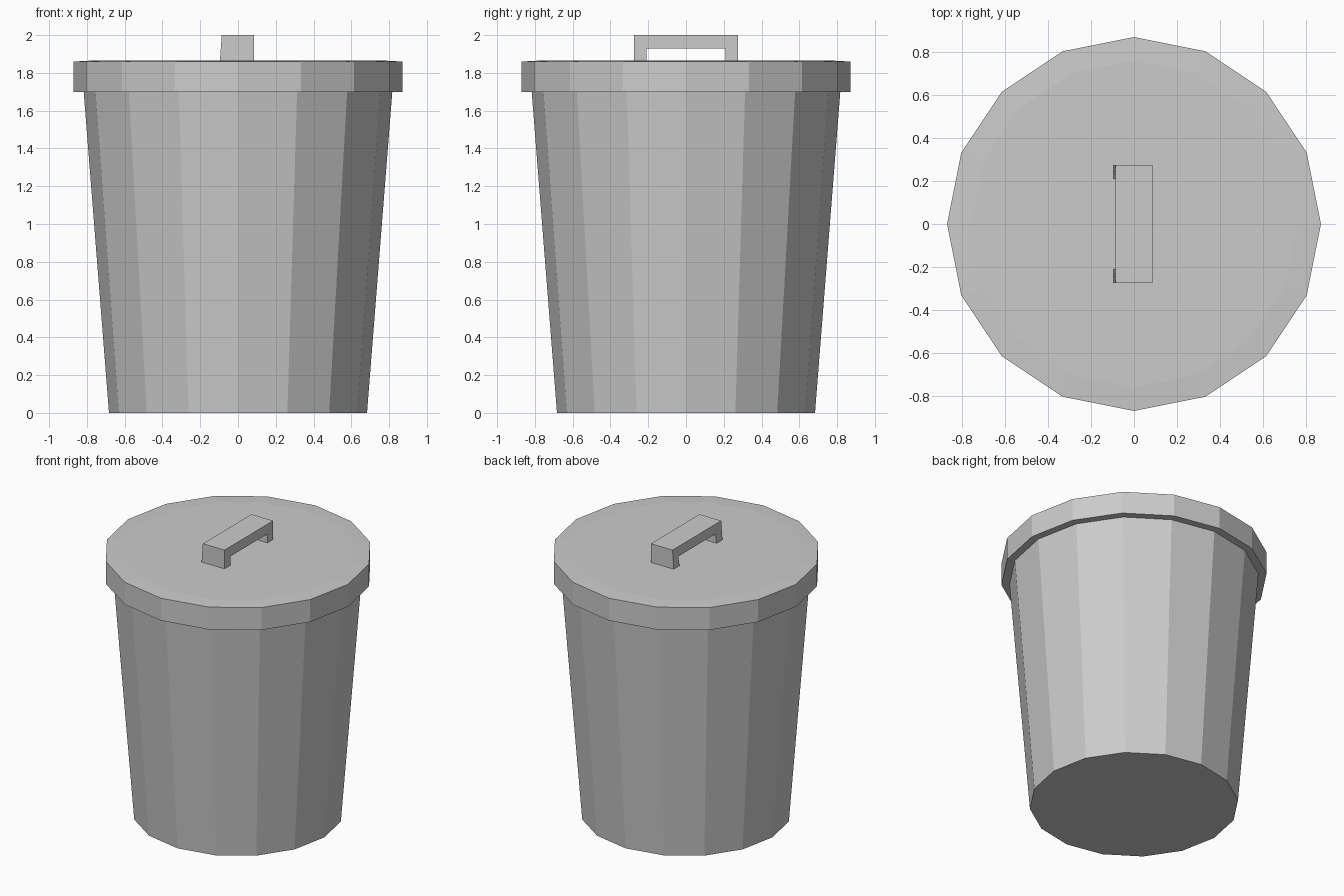
import bpy, bmesh
from math import cos, sin, pi

if "Cube" in bpy.data.objects:
    bpy.data.objects.remove(bpy.data.objects["Cube"])

SIDES = 16


def make_object(name, bm):
    bmesh.ops.recalc_face_normals(bm, faces=bm.faces)
    mesh = bpy.data.meshes.new(name)
    bm.to_mesh(mesh)
    bm.free()
    obj = bpy.data.objects.new(name, mesh)
    bpy.context.collection.objects.link(obj)
    return obj


def lathe(name, profile):
    """Faceted solid from (radius, z) rings; a zero radius makes a centre point."""
    bm = bmesh.new()
    rings = []
    for r, z in profile:
        n = SIDES if r else 1
        rings.append([bm.verts.new((r * cos(2 * pi * i / SIDES),
                                    r * sin(2 * pi * i / SIDES), z)) for i in range(n)])
    for a, b in zip(rings, rings[1:]):
        for i in range(SIDES):
            j = i + 1
            quad = [a[i % len(a)], a[j % len(a)], b[j % len(b)], b[i % len(b)]]
            bm.faces.new(list(dict.fromkeys(quad)))
    for ring in (rings[0], rings[-1]):
        if len(ring) > 1:
            bm.faces.new(ring)
    return make_object(name, bm)


# Tapered can body
lathe("can_body", [(0.683, 0), (0.817, 1.70)])

# Overhanging lid with a shallow crowned top
lathe("lid", [(0.87, 1.70), (0.87, 1.86), (0.76, 1.866), (0, 1.866)])

# Bracket handle: side profile extruded across x, feet flared on the left
profile = [(-0.275, 1.86), (-0.275, 2.0), (0.275, 2.0), (0.275, 1.86),
           (0.21, 1.86), (0.21, 1.93), (-0.21, 1.93), (-0.21, 1.86)]
bm = bmesh.new()
face = bm.faces.new([bm.verts.new((-0.086, y, z)) for y, z in profile])
ext = bmesh.ops.extrude_face_region(bm, geom=[face])
bmesh.ops.translate(bm, vec=(0.172, 0, 0),
                    verts=[v for v in ext["geom"] if isinstance(v, bmesh.types.BMVert)])
for v in bm.verts:
    if v.co.x < 0 and v.co.z < 1.9:
        v.co.x = -0.096
make_object("lid_handle", bm)
